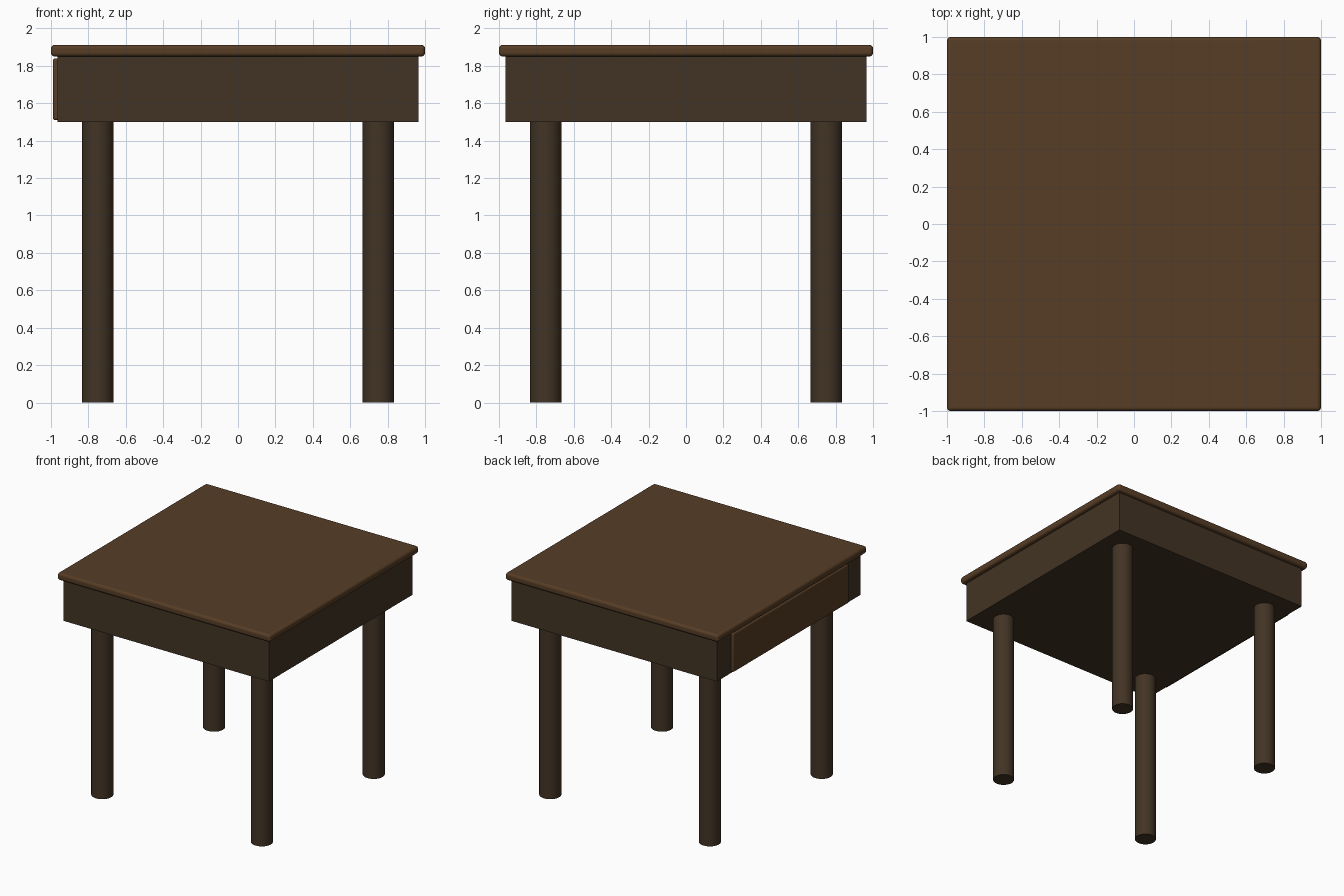
import bpy
from math import radians

if "Cube" in bpy.data.objects:
    bpy.data.objects.remove(bpy.data.objects["Cube"])


def material(name, color):
    m = bpy.data.materials.new(name)
    m.diffuse_color = (*color, 1)
    m.use_nodes = True
    m.node_tree.nodes["Principled BSDF"].inputs["Base Color"].default_value = m.diffuse_color
    return m


light_wood = material("light_wood", (0.095, 0.047, 0.019))
dark_wood = material("dark_wood", (0.055, 0.034, 0.018))


def finish(name, mat):
    ob = bpy.context.object
    ob.name = name
    ob.data.materials.append(mat)
    return ob


def box(name, lo, hi, mat, bevel=0.0):
    center = [(a + b) / 2 for a, b in zip(lo, hi)]
    bpy.ops.mesh.primitive_cube_add(size=1, location=center)
    ob = finish(name, mat)
    ob.scale = [b - a for a, b in zip(lo, hi)]
    bpy.ops.object.transform_apply(location=False, rotation=False, scale=True)
    if bevel:
        bpy.ops.object.shade_smooth_by_angle(angle=radians(35))
        mod = ob.modifiers.new("rounded_edges", 'BEVEL')
        mod.width = bevel
        mod.segments = 4
    return ob


# Table top with rounded edges
box("table_top", (-1, -1, 1.85), (1, 1, 1.912), light_wood, 0.02)

# Solid box below the top
box("apron", (-0.965, -0.965, 1.5), (0.965, 0.965, 1.85), dark_wood)

# Drawer front on the left side
box("drawer_front", (-0.99, -0.775, 1.51), (-0.93, 0.775, 1.84), light_wood, 0.012)

# Four round legs
for y, depth_name in ((-0.75, "front"), (0.75, "back")):
    for x, side_name in ((-0.75, "left"), (0.75, "right")):
        bpy.ops.mesh.primitive_cylinder_add(vertices=32, radius=0.085, depth=1.5,
                                            location=(x, y, 0.75))
        finish(f"{depth_name}_{side_name}_leg", dark_wood)
        bpy.ops.object.shade_smooth_by_angle(angle=radians(35))
